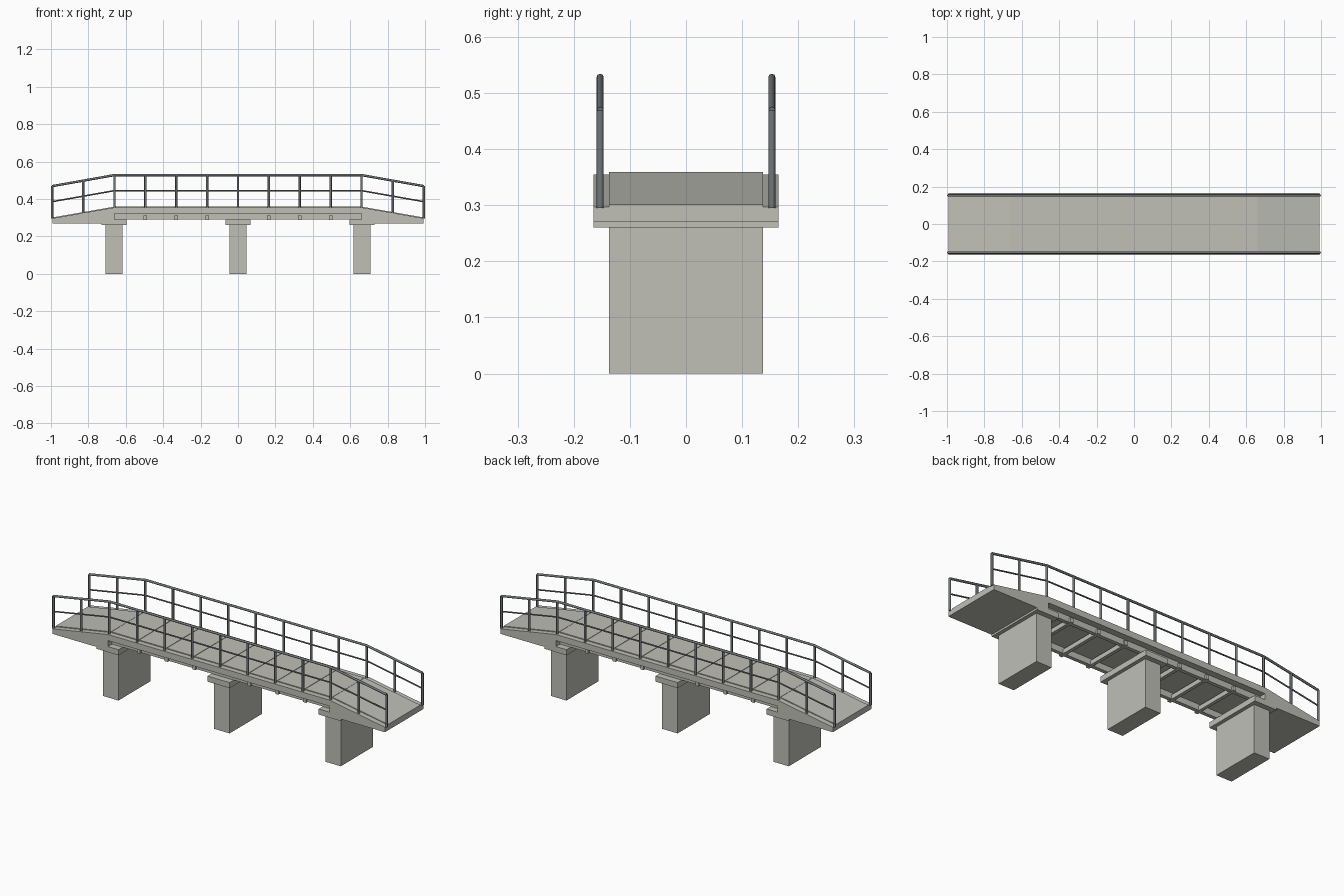
import bpy, bmesh

if "Cube" in bpy.data.objects:
    bpy.data.objects.remove(bpy.data.objects["Cube"])

def material(name, rgb):
    m = bpy.data.materials.new(name)
    m.diffuse_color = (*rgb, 1)
    m.use_nodes = True
    m.node_tree.nodes["Principled BSDF"].inputs["Base Color"].default_value = m.diffuse_color
    return m

CONCRETE = material("concrete grey", (0.525, 0.525, 0.475))
STEEL = material("steel grey", (0.165, 0.185, 0.195))

def finish(name, bm, mat):
    bmesh.ops.recalc_face_normals(bm, faces=bm.faces)
    me = bpy.data.meshes.new(name)
    bm.to_mesh(me)
    bm.free()
    me.materials.append(mat)
    ob = bpy.data.objects.new(name, me)
    bpy.context.collection.objects.link(ob)
    return ob

def extrude_xz(name, pts, y0, y1, mat=CONCRETE):
    """Extrude an x-z outline from y0 to y1."""
    bm = bmesh.new()
    face = bm.faces.new([bm.verts.new((x, y0, z)) for x, z in pts])
    res = bmesh.ops.extrude_face_region(bm, geom=[face])
    verts = [v for v in res["geom"] if isinstance(v, bmesh.types.BMVert)]
    bmesh.ops.translate(bm, vec=(0, y1 - y0, 0), verts=verts)
    return finish(name, bm, mat)

def box(name, x0, x1, y0, y1, z0, z1, mat=CONCRETE):
    return extrude_xz(name, [(x0, z0), (x1, z0), (x1, z1), (x0, z1)], y0, y1, mat)

def pipe(name, pts, radius):
    """Round tube along a polyline."""
    cu = bpy.data.curves.new(name, 'CURVE')
    cu.dimensions = '3D'
    cu.bevel_depth = radius
    cu.bevel_resolution = 2
    cu.use_fill_caps = True
    sp = cu.splines.new('POLY')
    sp.points.add(len(pts) - 1)
    for p, co in zip(sp.points, pts):
        p.co = (*co, 1)
    cu.materials.append(STEEL)
    ob = bpy.data.objects.new(name, cu)
    bpy.context.collection.objects.link(ob)

END, KNEE = 0.992, 0.66          # deck end and start of the ramps
W, PANEL = 0.165, 0.137          # half widths of deck and walkway

def slope(x, z_end, z_mid):
    t = min(1, (END - min(abs(x), END)) / (END - KNEE))
    return z_end + (z_mid - z_end) * t

# Deck body: flat span with solid sloping ramps at both ends
extrude_xz("deck", [(-END, 0.27), (-KNEE, 0.27), (-KNEE, 0.322), (KNEE, 0.322),
                    (KNEE, 0.27), (END, 0.27), (END, 0.297), (KNEE, 0.355),
                    (-KNEE, 0.355), (-END, 0.297)], -W, W)

# Thin walkway panels, jointed at each railing bay
BAY = KNEE / 4
GAP = 0.0015
for i in range(-4, 4):
    box("walkway_panel", i * BAY + GAP, (i + 1) * BAY - GAP, -PANEL, PANEL, 0.355, 0.3595)
for s in (-1, 1):
    extrude_xz("ramp_panel", [(s * KNEE, 0.355), (s * END, 0.297),
                              (s * END, 0.3015), (s * KNEE, 0.3595)], -PANEL, PANEL)

# Girders set in under the deck edges
for s in (-1, 1):
    ys = sorted((s * 0.11, s * 0.13))
    box("girder", -KNEE, KNEE, *ys, 0.29, 0.322)

# Cross beams poking out through the girders
for k in (-3, -2, -1, 1, 2, 3):
    x = k * BAY
    box("cross_beam", x - 0.009, x + 0.009, -0.14, 0.14, 0.288, 0.312)

# Piers with wider caps
for x in (-0.663, 0, 0.663):
    box("pier", x - 0.046, x + 0.046, -0.137, 0.137, 0, 0.262)
    box("pier_cap", x - 0.066, x + 0.066, -W, W, 0.26, 0.29)

# Railings: posts, hand rail and middle rail on each side
RAIL_END = 0.9935
post_x = [i * BAY for i in range(-4, 5)] + [s * x for s in (-1, 1) for x in (0.828, RAIL_END)]
for s in (-1, 1):
    y = s * 0.153
    for x in post_x:
        pipe("railing_post", [(x, y, slope(x, 0.297, 0.355) - 0.002),
                              (x, y, slope(x, 0.469, 0.528))], 0.0063)
    for name, z_end, z_mid, r in (("hand_rail", 0.469, 0.528, 0.0063),
                                  ("middle_rail", 0.386, 0.445, 0.004)):
        pipe(name, [(-RAIL_END, y, z_end), (-KNEE, y, z_mid),
                    (KNEE, y, z_mid), (RAIL_END, y, z_end)], r)
